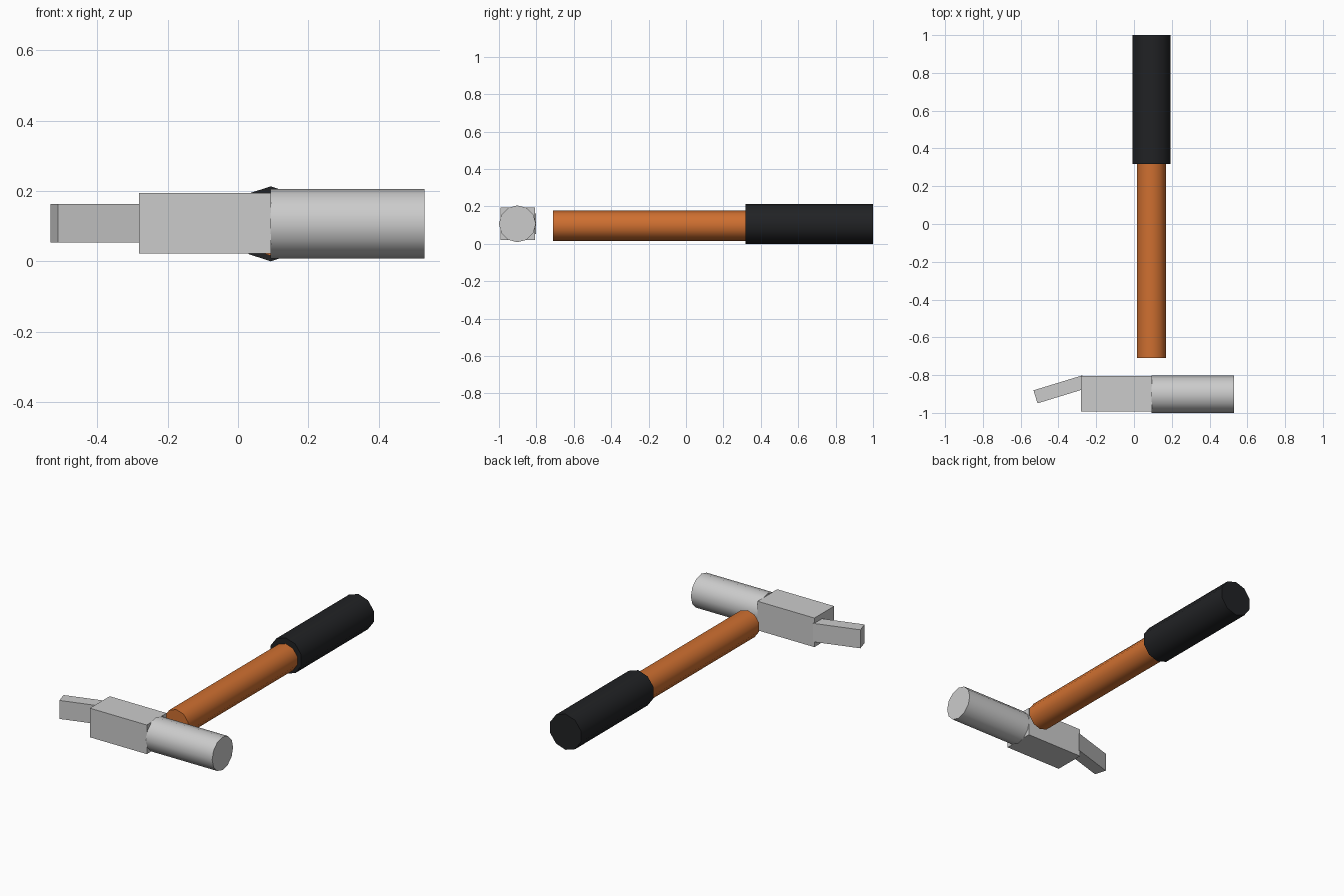
import bpy
from math import radians, pi

if "Cube" in bpy.data.objects:
    bpy.data.objects.remove(bpy.data.objects["Cube"])


def material(name, color):
    m = bpy.data.materials.new(name)
    m.diffuse_color = (*color, 1)
    m.use_nodes = True
    m.node_tree.nodes["Principled BSDF"].inputs["Base Color"].default_value = m.diffuse_color
    return m


def rod(name, axis, start, end, center, radius, sides, mat=None):
    """Smooth low-poly cylinder along x or y; center gives the other two coordinates."""
    mid = (start + end) / 2
    loc = (mid, *center) if axis == 'x' else (center[0], mid, center[1])
    rot = (0, pi / 2, 0) if axis == 'x' else (pi / 2, 0, 0)
    bpy.ops.mesh.primitive_cylinder_add(vertices=sides, radius=radius,
                                        depth=end - start, location=loc, rotation=rot)
    ob = bpy.context.object
    ob.name = name
    bpy.ops.object.shade_smooth_by_angle(angle=radians(45))
    if mat:
        ob.data.materials.append(mat)
    return ob


def box(name, center, size, turn=0):
    bpy.ops.mesh.primitive_cube_add(size=1, location=center, rotation=(0, 0, turn))
    ob = bpy.context.object
    ob.name = name
    ob.scale = size
    return ob


orange = material("orange_wood", (0.62, 0.16, 0.03))
black = material("black_rubber", (0.015, 0.016, 0.018))

# Handle and rubber grip
rod("handle", 'y', -0.71, 0.33, (0.092, 0.097), 0.081, 10, orange)
rod("grip", 'y', 0.317, 1.0, (0.093, 0.1065), 0.1065, 10, black)

# Head: striking face cylinder, central block, angled tail
rod("striking_face", 'x', 0.092, 0.53, (-0.9015, 0.107), 0.0985, 12)
box("head_block", (-0.0935, -0.899, 0.108), (0.375, 0.186, 0.173))
box("tail", (-0.3925, -0.901 + 0.0255, 0.108), (0.27, 0.072, 0.11), radians(17))
